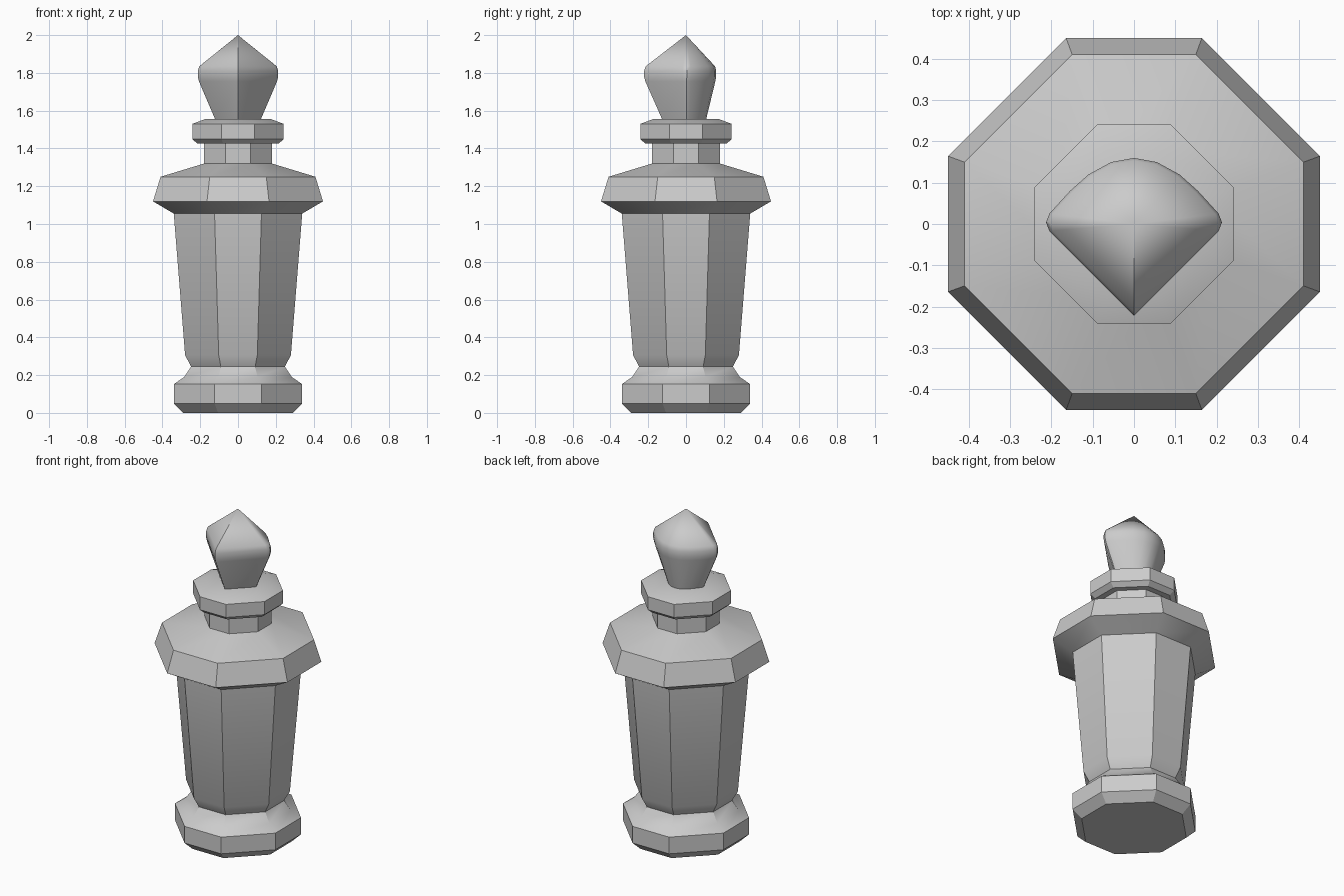
import bpy, bmesh, math

if "Cube" in bpy.data.objects:
    bpy.data.objects.remove(bpy.data.objects["Cube"])

K = 0.365  # half flat width / apothem of the chamfered-square section


def octagon(r):
    c = r * K
    return [(c, -r), (r, -c), (r, c), (c, r), (-c, r), (-r, c), (-r, -c), (-c, -r)]


def loft(name, rings, cap_bottom=False, cap_top=False, apex=None, angle=30):
    """Skin a stack of (outline, z) rings, with optional caps or a point on top."""
    bm = bmesh.new()
    loops = [[bm.verts.new((x, y, z)) for x, y in pts] for pts, z in rings]
    n = len(loops[0])
    for a, b in zip(loops, loops[1:]):
        for i in range(n):
            j = (i + 1) % n
            bm.faces.new((a[i], a[j], b[j], b[i]))
    if cap_bottom:
        bm.faces.new(loops[0][::-1])
    if cap_top:
        bm.faces.new(loops[-1])
    if apex:
        tip = bm.verts.new(apex)
        for i in range(n):
            bm.faces.new((loops[-1][i], loops[-1][(i + 1) % n], tip))
    me = bpy.data.meshes.new(name)
    bm.to_mesh(me)
    bm.free()
    ob = bpy.data.objects.new(name, me)
    bpy.context.collection.objects.link(ob)
    bpy.ops.object.select_all(action='DESELECT')
    ob.select_set(True)
    bpy.context.view_layer.objects.active = ob
    bpy.ops.object.shade_smooth_by_angle(angle=math.radians(angle))
    return ob


def turned(name, profile, **kw):
    return loft(name, [(octagon(r), z) for r, z in profile], **kw)


# foot with its concave waist
turned("foot", [(0.29, 0), (0.34, 0.05), (0.34, 0.152), (0.285, 0.19), (0.248, 0.245)],
       cap_bottom=True)
# tapered body
turned("body", [(0.248, 0.245), (0.28, 0.305), (0.34, 1.055)])
# overhanging shoulder
turned("shoulder", [(0.34, 1.055), (0.45, 1.12), (0.41, 1.25), (0.18, 1.32)])
# neck and collar
turned("neck", [(0.18, 1.32), (0.18, 1.425)])
turned("collar", [(0.18, 1.425), (0.215, 1.425), (0.242, 1.45), (0.242, 1.53), (0.175, 1.555)],
       cap_top=True)

# finial: diamond section, sharp in front, rounded at the back
half = [(0.205, -0.017), (0.213, 0.004), (0.205, 0.025), (0.155, 0.08), (0.11, 0.12), (0.055, 0.15)]
section = [(0, -0.222)] + half + [(0, 0.16)] + [(-x, y) for x, y in half[::-1]]
scaled = lambda s, sb: [(x * s, y * (s if y < 0 else sb)) for x, y in section]
loft("finial", [(scaled(0.56, 0.66), 1.55), (scaled(0.97, 0.97), 1.755), (section, 1.78),
                (section, 1.81), (scaled(0.96, 0.96), 1.835)],
     cap_bottom=True, apex=(0, 0, 2.0), angle=35)
